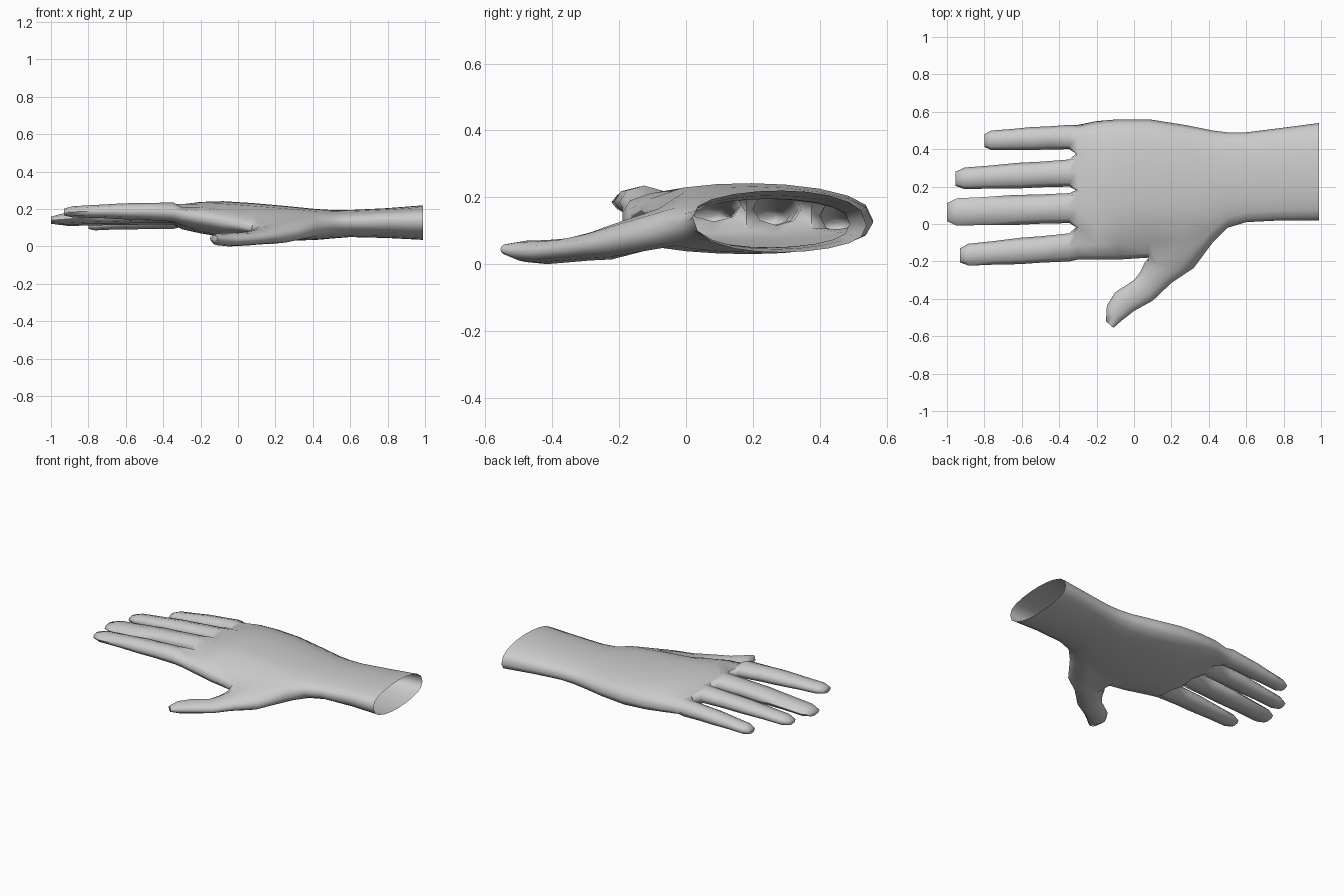
import bpy, bmesh, math

if "Cube" in bpy.data.objects:
    bpy.data.objects.remove(bpy.data.objects["Cube"])

bm = bmesh.new()


def bridge(a, b):
    """Quad strip between two closed loops of equal length."""
    n = len(a)
    for i in range(n):
        bm.faces.new((a[i], a[(i + 1) % n], b[(i + 1) % n], b[i]))


def oval(p, q, zc, hz, n):
    """Oval ring whose widest points are p (angle 0) and q (angle 180)."""
    ring = []
    for i in range(n):
        a = 2 * math.pi * i / n
        c, s = math.cos(a), math.sin(a)
        ring.append(bm.verts.new(((p[0] + q[0]) / 2 + (p[0] - q[0]) / 2 * c,
                                  (p[1] + q[1]) / 2 + (p[1] - q[1]) / 2 * c,
                                  zc + hz * s)))
    return ring


# forearm and palm rings: x, y min, y max, z of thumb side, z of little side, top, bottom
sections = [
    (0.99, 0.02, 0.54, 0.14, 0.115, 0.22, 0.035),
    (0.80, 0.02, 0.515, 0.14, 0.12, 0.205, 0.045),
    (0.60, 0.01, 0.49, 0.13, 0.12, 0.195, 0.05),
    (0.50, -0.02, 0.49, 0.12, 0.12, 0.195, 0.042),
    (0.42, -0.10, 0.50, 0.095, 0.12, 0.20, 0.035),
    (0.27, -0.16, 0.53, 0.09, 0.12, 0.215, 0.03),
    (0.08, -0.18, 0.56, 0.095, 0.125, 0.232, 0.033),
    (-0.08, -0.19, 0.56, 0.13, 0.13, 0.242, 0.05),
    (-0.20, -0.19, 0.55, 0.155, 0.135, 0.238, 0.07),
    (-0.30, -0.19, 0.53, 0.172, 0.13, 0.228, 0.09),
]
cols = [0.03, 0.11, 0.24, 0.375, 0.515, 0.65, 0.785, 0.9, 0.97]
rings = []
for x, y0, y1, zl, zr, zt, zb in sections:
    def point(f, edge):
        base = zl + (zr - zl) * f
        s = (1 - (2 * f - 1) ** 2) ** 0.4
        return bm.verts.new((x, y0 + (y1 - y0) * f, base + (edge - base) * s))
    left = bm.verts.new((x, y0, zl))
    top = [point(f, zt) for f in cols]
    right = bm.verts.new((x, y1, zr))
    bot = [point(f, zb) for f in cols]
    rings.append([left] + top + [right] + bot[::-1])

# hollow on the back of the hand beside the thumb
for r, d in ((5, 0.012), (6, 0.026), (7, 0.012)):
    rings[r][1].co.z -= d
    rings[r][2].co.z -= d

# thumb opening spans these ring pairs and the strips beside the thumb-side edge
N = 20
skip = {(r, i) for r in (4, 5) for i in (0, 1, N - 2, N - 1)}
for r in range(len(rings) - 1):
    a, b = rings[r], rings[r + 1]
    for i in range(N):
        if (r, i) not in skip:
            j = (i + 1) % N
            bm.faces.new((a[i], a[j], b[j], b[i]))

# thumb: outer edge, inner edge, z centre, half height
A, B, C = rings[4], rings[5], rings[6]
loop = [A[0], A[1], A[2], B[2], C[2], C[1], C[0], C[-1], C[-2], B[-2], A[-2], A[-1]]
thumb = [
    ((0.32, -0.235), (0.055, -0.21), 0.066, 0.052),
    ((0.20, -0.315), (0.035, -0.255), 0.053, 0.042),
    ((0.10, -0.41), (0.00, -0.30), 0.041, 0.036),
    ((0.00, -0.465), (-0.10, -0.365), 0.036, 0.036),
    ((-0.07, -0.52), (-0.145, -0.435), 0.038, 0.032),
    ((-0.11, -0.555), (-0.15, -0.52), 0.044, 0.016),
]
for p, q, zc, hz in thumb:
    new = oval(p, q, zc, hz, 12)
    bridge(loop, new)
    loop = new
bm.faces.new(loop)

# fingers: base y range, base z, tip y range, tip z, tip x
fingers = [
    ((-0.20, -0.05), 0.184, (-0.225, -0.11), 0.184, -0.93),
    ((0.005, 0.165), 0.178, (-0.01, 0.135), 0.140, -1.00),
    ((0.20, 0.345), 0.167, (0.185, 0.298), 0.135, -0.955),
    ((0.40, 0.53), 0.145, (0.395, 0.497), 0.112, -0.80),
]
end = rings[-1]
top, bot = end[1:10], end[11:][::-1]
mids = [end[0]]
for j in (2, 4, 6):  # webs between the fingers
    top[j].co.z -= 0.025
    bot[j].co.z += 0.01
    mids.append(bm.verts.new((-0.31, top[j].co.y, (top[j].co.z + bot[j].co.z) / 2)))
mids.append(end[10])
for k, (by, bz, ty, tz, tx) in enumerate(fingers):
    j = 2 * k
    loop = [mids[k + 1], top[j + 2], top[j + 1], top[j], mids[k],
            bot[j], bot[j + 1], bot[j + 2]]
    for t, s in ((0, 1), (0.25, 1), (0.45, 1.05), (0.7, 1), (0.92, 1), (1, 0.66)):
        x = -0.345 + (tx + 0.345) * t
        y0, y1 = (by[i] + (ty[i] - by[i]) * t for i in (0, 1))
        m, h = (y0 + y1) / 2, (y1 - y0) / 2 * s
        bow = 0.016 * t * (1 - t)
        new = oval((x, m + h), (x, m - h), bz + (tz - bz) * t + bow, (0.051 - 0.023 * t) * s, 8)
        bridge(loop, new)
        loop = new
    bm.faces.new(loop)

bmesh.ops.recalc_face_normals(bm, faces=bm.faces[:])
low = min(v.co.z for v in bm.verts)
for v in bm.verts:
    v.co.z -= low

mesh = bpy.data.meshes.new("hand")
bm.to_mesh(mesh)
bm.free()
hand = bpy.data.objects.new("hand", mesh)
bpy.context.collection.objects.link(hand)
bpy.context.view_layer.objects.active = hand
hand.select_set(True)
bpy.ops.object.shade_smooth_by_angle(angle=math.radians(75))
